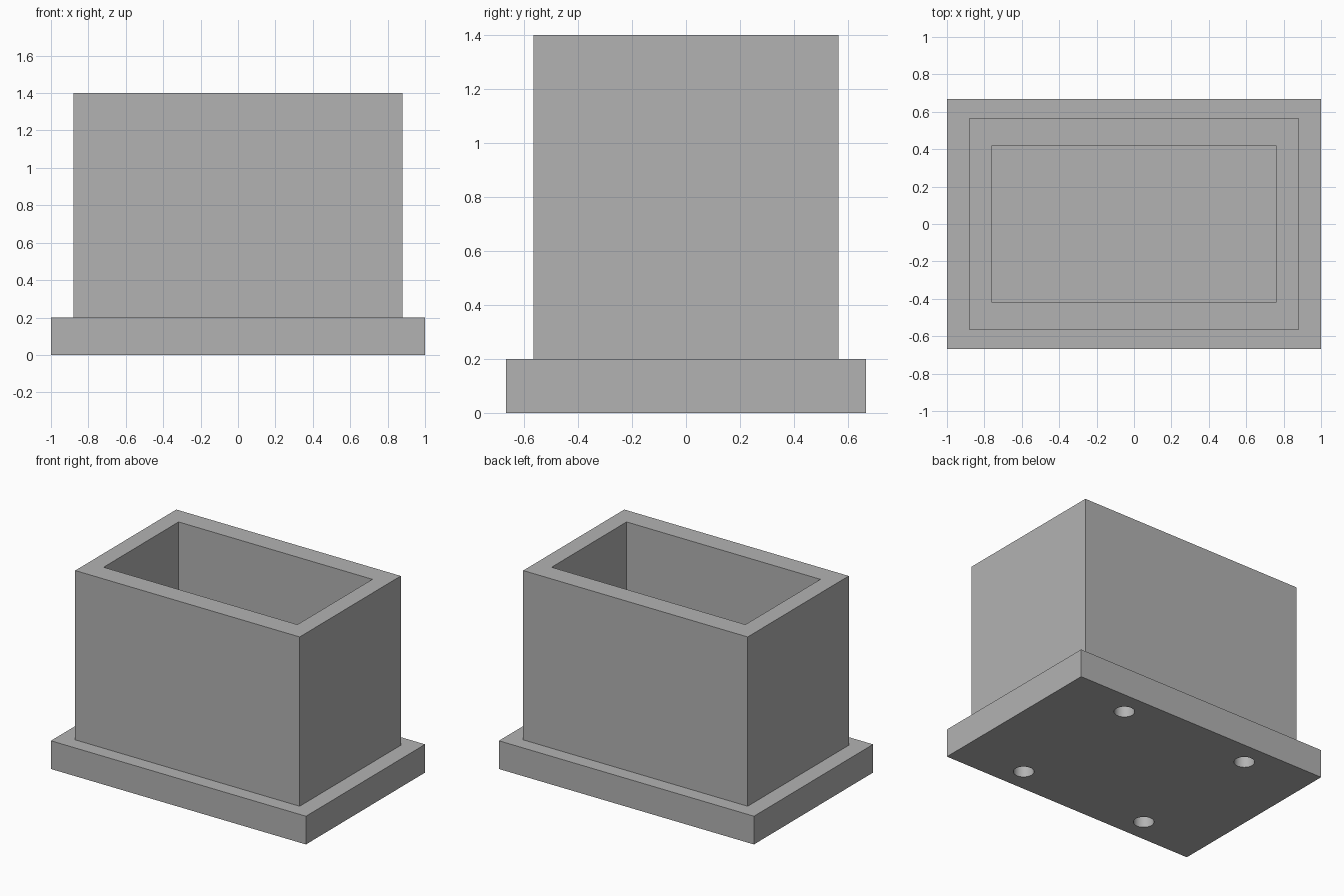
import bpy
import bmesh

cube = bpy.data.objects.get("Cube")
if cube:
    bpy.data.objects.remove(cube, do_unlink=True)

grey = bpy.data.materials.new("plain_grey")
grey.use_nodes = True
colour = (0.45, 0.45, 0.45, 1)
grey.diffuse_color = colour
grey.node_tree.nodes["Principled BSDF"].inputs["Base Color"].default_value = colour


def box(name, half_x, half_y, z0, z1):
    bpy.ops.mesh.primitive_cube_add(size=2, location=(0, 0, (z0 + z1) / 2))
    ob = bpy.context.object
    ob.name = name
    ob.scale = (half_x, half_y, (z1 - z0) / 2)
    bpy.ops.object.transform_apply(location=True, scale=True)
    ob.data.materials.append(grey)
    return ob


def cut(ob, cutter):
    mod = ob.modifiers.new("cut", "BOOLEAN")
    mod.operation = "DIFFERENCE"
    mod.solver = "EXACT"
    mod.object = cutter
    bpy.ops.object.select_all(action="DESELECT")
    bpy.context.view_layer.objects.active = ob
    ob.select_set(True)
    bpy.ops.object.modifier_apply(modifier=mod.name)
    bpy.data.objects.remove(cutter, do_unlink=True)


# Base plate with four screw holes in its underside
PLATE_TOP = 0.2
plate = box("base_plate", 1.0, 0.667, 0, PLATE_TOP)
for x in (-0.5, 0.5):
    for y in (-0.5, 0.5):
        bpy.ops.mesh.primitive_cylinder_add(
            vertices=48, radius=0.066, depth=0.6, location=(x, y, 0))
        hole = bpy.context.object
        hole.data.materials.append(grey)
        # Stop the hole just under the top face
        hole.location.z = PLATE_TOP - 0.002 - 0.3
        cut(plate, hole)
bpy.ops.object.shade_smooth_by_angle()

# Open-topped rectangular housing: inset the top and sink it to the plate
housing = box("housing_walls", 0.88, 0.566, PLATE_TOP, 1.4)
bm = bmesh.new()
bm.from_mesh(housing.data)
top = max(bm.faces, key=lambda f: f.calc_center_median().z)
bmesh.ops.inset_individual(bm, faces=[top], thickness=0.1)
for v in top.verts:
    v.co.x = 0.76 if v.co.x > 0 else -0.76
    v.co.y = 0.42 if v.co.y > 0 else -0.42
rim = list(top.verts)
floor = bmesh.ops.extrude_discrete_faces(bm, faces=[top])["faces"][0]
for v in floor.verts:
    v.co.z = PLATE_TOP + 0.002
bmesh.ops.recalc_face_normals(bm, faces=bm.faces)
bm.to_mesh(housing.data)
bm.free()
